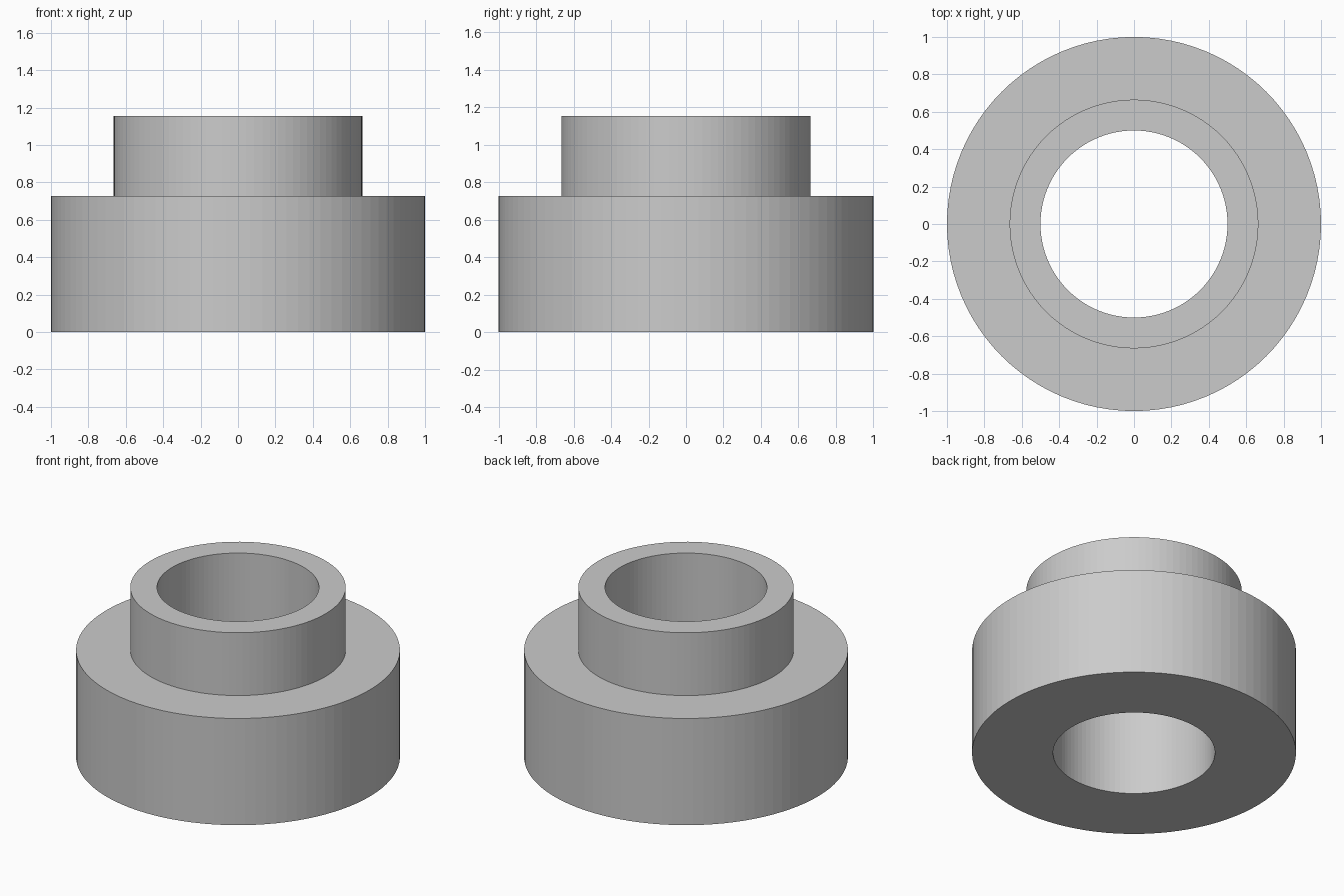
import bpy
import math

if "Cube" in bpy.data.objects:
    bpy.data.objects.remove(bpy.data.objects["Cube"], do_unlink=True)

SIDES = 96

# Single plain grey
grey = bpy.data.materials.new("plain grey")
grey.use_nodes = True
colour = (0.6, 0.6, 0.6, 1.0)
grey.diffuse_color = colour
grey.node_tree.nodes["Principled BSDF"].inputs["Base Color"].default_value = colour


def lathe(name, profile):
    """Revolve a closed (radius, height) profile around the z axis."""
    n = len(profile)
    verts, faces = [], []
    for i in range(SIDES):
        a = math.tau * i / SIDES
        verts += [(r * math.cos(a), r * math.sin(a), z) for r, z in profile]
        j = (i + 1) % SIDES
        for k in range(n):
            m = (k + 1) % n
            faces.append((i * n + k, j * n + k, j * n + m, i * n + m))
    mesh = bpy.data.meshes.new(name)
    mesh.from_pydata(verts, [], faces)
    mesh.materials.append(grey)
    obj = bpy.data.objects.new(name, mesh)
    bpy.context.collection.objects.link(obj)
    return obj


# Wide base, narrower collar and straight bore as one turned body
lathe("stepped_bushing", [
    (0.5, 0), (1.0, 0), (1.0, 0.727),
    (0.665, 0.727), (0.665, 1.155), (0.5, 1.155),
])
